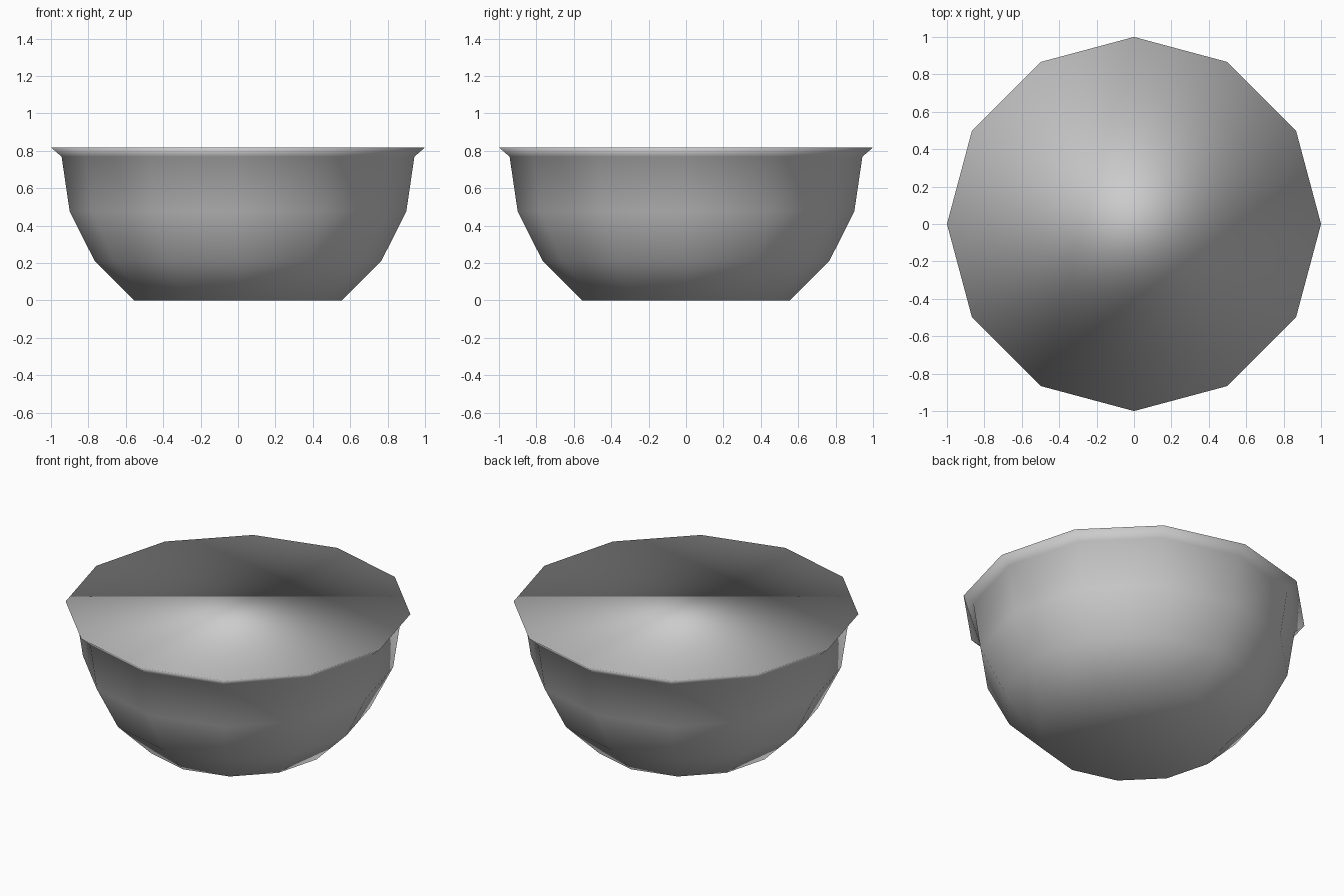
import bpy, bmesh, math

cube = bpy.data.objects.get("Cube")
if cube:
    bpy.data.objects.remove(cube, do_unlink=True)

SIDES = 12
# Radius and height of each ring, from the base to the flared rim
PROFILE = [(0.555, 0.0), (0.766, 0.21), (0.90, 0.476), (0.943, 0.768), (1.0, 0.818)]

# Single grey material
grey = bpy.data.materials.new("plain grey")
grey.use_nodes = True
colour = (0.6, 0.6, 0.6, 1.0)
grey.diffuse_color = colour
grey.node_tree.nodes["Principled BSDF"].inputs["Base Color"].default_value = colour


def ring(bm, radius, z):
    turn = math.tau / SIDES
    return [bm.verts.new((radius * math.cos(i * turn), radius * math.sin(i * turn), z))
            for i in range(SIDES)]


# Bowl wall, stacked rings joined by quads
bm = bmesh.new()
rings = [ring(bm, r, z) for r, z in PROFILE]
for low, high in zip(rings, rings[1:]):
    for i in range(SIDES):
        j = (i + 1) % SIDES
        bm.faces.new((low[i], low[j], high[j], high[i]))

# Flat base and flat filled top
bm.faces.new(rings[0][::-1])
bm.faces.new(rings[-1])

# Soft shading over the whole surface, including the caps
for face in bm.faces:
    face.smooth = True

mesh = bpy.data.meshes.new("bowl")
bm.to_mesh(mesh)
bm.free()
mesh.materials.append(grey)
bowl = bpy.data.objects.new("bowl", mesh)
bpy.context.collection.objects.link(bowl)
